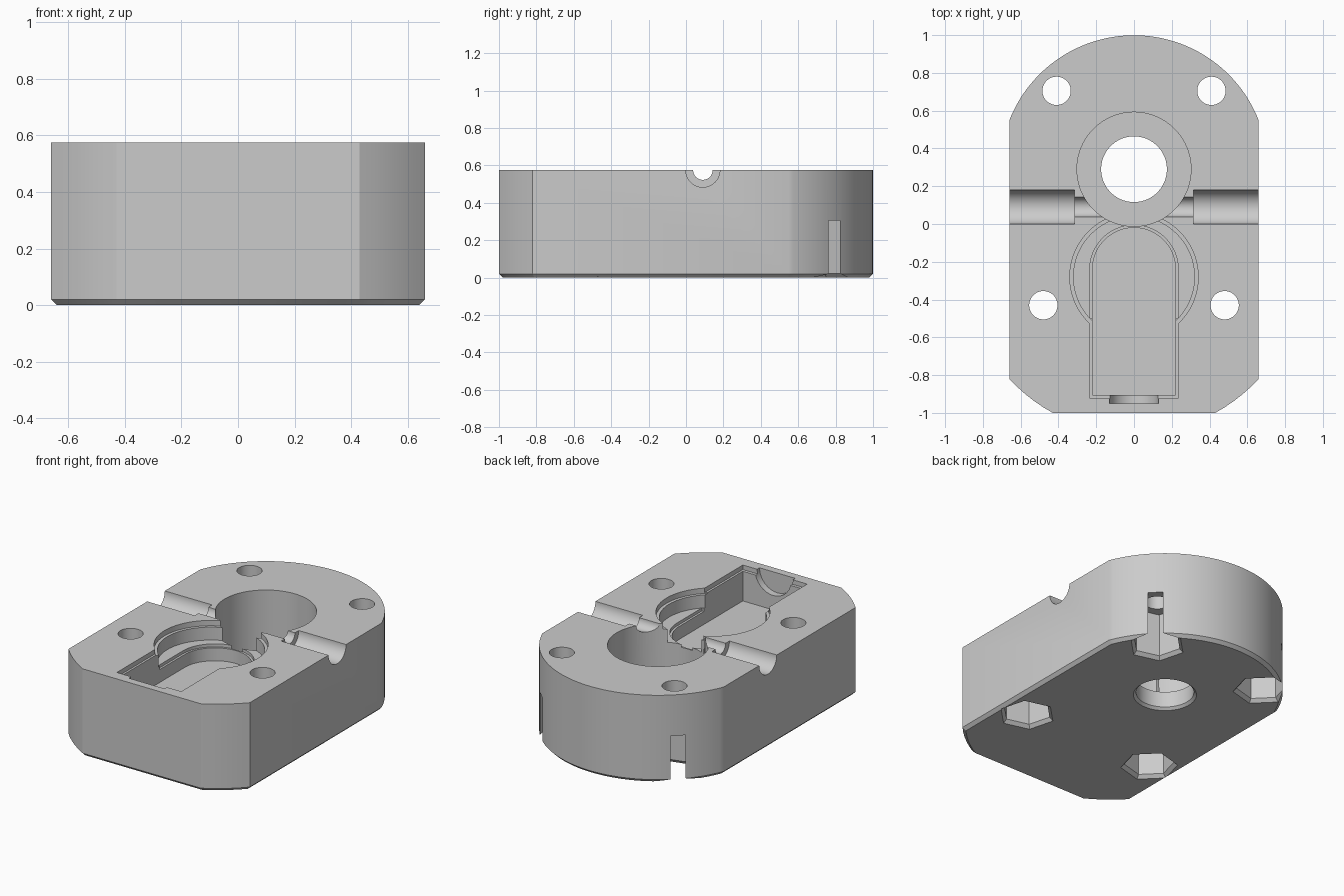
import bpy, bmesh
from math import pi, cos, sin, radians, atan2
from mathutils import Matrix

if "Cube" in bpy.data.objects:
    bpy.data.objects.remove(bpy.data.objects["Cube"])

H = 0.575          # block height
OVER = H + 0.1     # cutters overshoot the top face
BORE_Y = 0.29

mat = bpy.data.materials.new("plain grey")
mat.use_nodes = True
GREY = (0.6, 0.6, 0.6, 1)
mat.diffuse_color = GREY
mat.node_tree.nodes["Principled BSDF"].inputs["Base Color"].default_value = GREY


def finish(bm, name):
    bmesh.ops.recalc_face_normals(bm, faces=bm.faces[:])
    me = bpy.data.meshes.new(name)
    bm.to_mesh(me)
    bm.free()
    me.materials.append(mat)
    ob = bpy.data.objects.new(name, me)
    bpy.context.collection.objects.link(ob)
    return ob


def arc(cy, r, a0, a1, n):
    return [(r * cos(a0 + (a1 - a0) * i / n), cy + r * sin(a0 + (a1 - a0) * i / n))
            for i in range(n + 1)]


def prism(name, outline, z0, z1, chamfer=0):
    bm = bmesh.new()
    face = bm.faces.new([bm.verts.new((x, y, z0)) for x, y in outline])
    base = list(face.edges)
    ext = bmesh.ops.extrude_face_region(bm, geom=[face], use_keep_orig=True)
    top = [g for g in ext["geom"] if isinstance(g, bmesh.types.BMVert)]
    bmesh.ops.translate(bm, verts=top, vec=(0, 0, z1 - z0))
    bmesh.ops.recalc_face_normals(bm, faces=bm.faces[:])
    if chamfer:
        bmesh.ops.bevel(bm, geom=base, offset=chamfer, segments=1, affect='EDGES')
    return finish(bm, name)


cutters = []


def cone(name, x, y, z0, z1, r0, r1=None, sides=96, turn=0.0):
    bm = bmesh.new()
    bmesh.ops.create_cone(bm, cap_ends=True, segments=sides, radius1=r0,
                          radius2=r0 if r1 is None else r1, depth=z1 - z0,
                          matrix=Matrix.Translation((x, y, (z0 + z1) / 2))
                          @ Matrix.Rotation(turn, 4, 'Z'))
    cutters.append(finish(bm, name))


def rod(name, axis, centre, r, length):
    bm = bmesh.new()
    turn = Matrix.Rotation(pi / 2, 4, 'Y' if axis == 'X' else 'X')
    bmesh.ops.create_cone(bm, cap_ends=True, segments=64, radius1=r, radius2=r,
                          depth=length, matrix=Matrix.Translation(centre) @ turn)
    cutters.append(finish(bm, name))


def slot(name, half, front, z0, z1):
    outline = [(-half, front), (half, front)] + arc(-0.24, half, 0, pi, 40)
    cutters.append(prism(name, outline, z0, z1))


# Main block: round back, straight sides, gently curved front corners
a_back = atan2(0.26, 0.66)
a_side, a_front = atan2(-0.606, 0.66), atan2(-0.786, 0.43)
corner = arc(-0.214, 0.896, a_front, a_side, 5)
outline = corner + arc(BORE_Y, 0.709, a_back, pi - a_back, 64)
outline += [(-x, y) for x, y in reversed(corner)]
block = prism("housing_block", outline, 0, H, chamfer=0.02)

# Stepped central bore with a chamfered lower mouth
cone("bore_cutter", 0, BORE_Y, 0.12, OVER, 0.302)
cone("through_hole_cutter", 0, BORE_Y, -0.1, 0.3, 0.174)
cone("hole_chamfer_cutter", 0, BORE_Y, -0.01, 0.03, 0.2, 0.16)

# Round recess with a shallow lip
cone("recess_lip_cutter", 0, -0.28, 0.54, OVER, 0.34)
cone("recess_cutter", 0, -0.28, 0.455, OVER, 0.32)

# Round-ended slot with its own lip
slot("slot_cutter", 0.22, -0.905, 0.35, OVER)
slot("slot_inner_lip_cutter", 0.234, -0.5, 0.435, OVER)
cutters.append(prism("slot_lip_cutter", [(-0.234, -0.925), (0.234, -0.925),
                                         (0.234, -0.4), (-0.234, -0.4)], 0.545, OVER))
rod("front_notch_cutter", 'Y', (0, -0.92, H), 0.13, 0.06)

# Side channels: narrow neck into the bore, wide outer half-pipe
rod("neck_channel_cutter", 'X', (0, 0.09, H), 0.052, 1.0)
for s in (-1, 1):
    rod("side_channel_cutter", 'X', (s * 0.615, 0.09, H), 0.091, 0.6)

    # Screw holes with hexagonal nut pockets underneath
    for x, y in ((0.41, 0.705), (0.48, -0.43)):
        turn = radians(15 * s)   # a flat faces the outer corner
        cone("screw_hole_cutter", s * x, y, -0.1, OVER, 0.075, sides=48)
        # cone sides start on +X, mirrored pockets are turned the other way
        cone("nut_pocket_cutter", s * x, y, -0.1, 0.305, 0.15, sides=6, turn=turn)
        cone("nut_chamfer_cutter", s * x, y, -0.01, 0.03, 0.182, 0.142, sides=6, turn=turn)

# Cut everything out of the block
bpy.context.view_layer.objects.active = block
for c in cutters:
    mod = block.modifiers.new(c.name, 'BOOLEAN')
    mod.operation = 'DIFFERENCE'
    mod.solver = 'EXACT'
    mod.object = c
    bpy.ops.object.modifier_apply(modifier=mod.name)
for c in cutters:
    bpy.data.objects.remove(c)

bpy.ops.object.select_all(action='DESELECT')
block.select_set(True)
bpy.ops.object.shade_smooth_by_angle(angle=radians(25))
